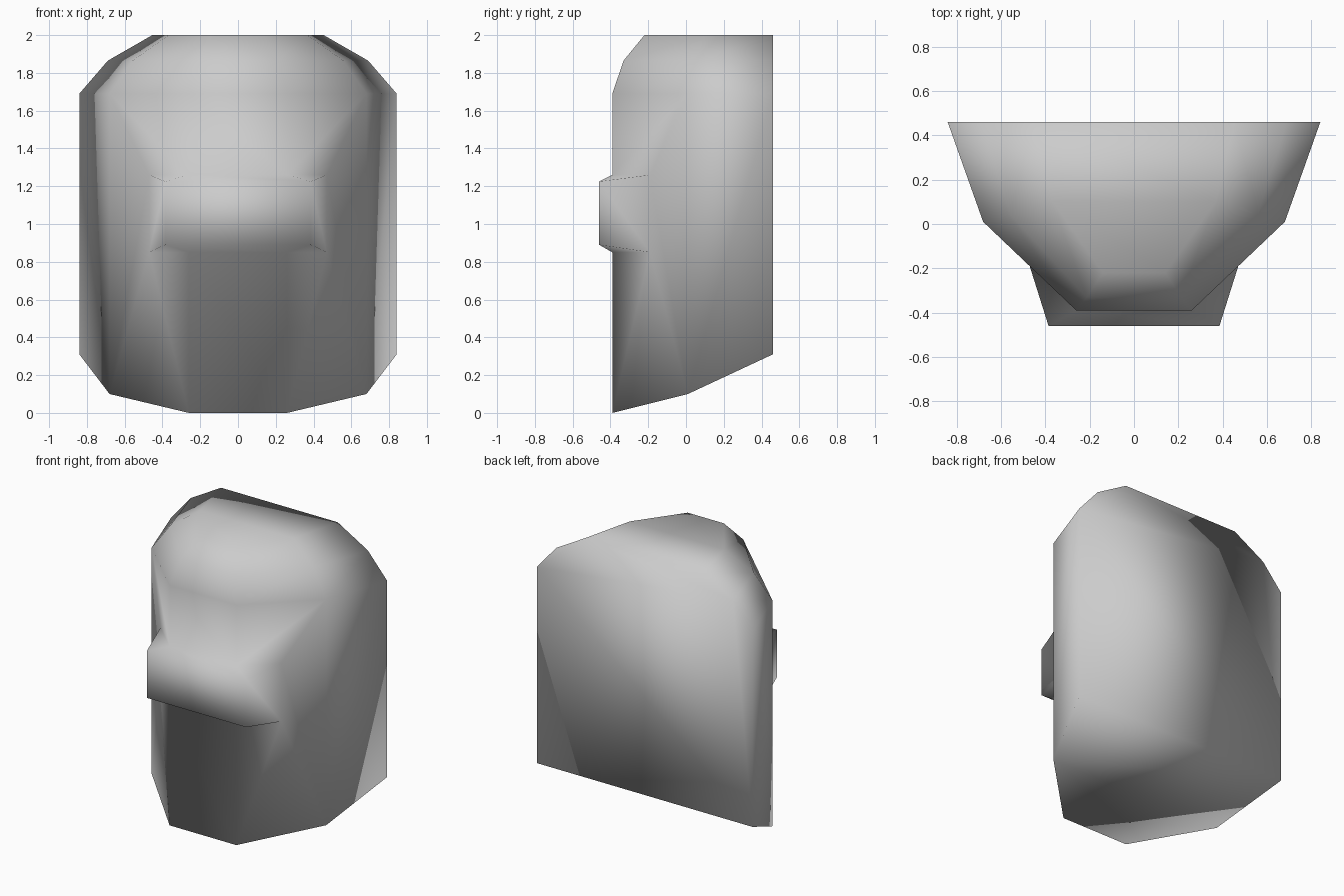
import bpy, bmesh

cube = bpy.data.objects.get("Cube")
if cube:
    bpy.data.objects.remove(cube, do_unlink=True)

# One flat grey for the whole shell
grey = bpy.data.materials.new("plain_grey")
grey.use_nodes = True
colour = (0.6, 0.6, 0.6, 1)
grey.diffuse_color = colour
grey.node_tree.nodes["Principled BSDF"].inputs["Base Color"].default_value = colour

# Half plan, front to back: x, y and height of the bottom rim
PLAN = [(0.26, -0.39, 0.0), (0.68, 0.01, 0.10), (0.84, 0.46, 0.31)]
BACK = 0.46
# Dome levels: height, width factor, depth factor (measured from the back)
DOME = [(1.69, 1.0, 1.0), (1.865, 0.82, 0.93), (2.0, 0.54, 0.80)]

bm = bmesh.new()


def build_side(s):
    """Make the vertices and faces on one side, return the vertices by name."""
    def vert(x, y, z):
        return bm.verts.new((s * x, y, z))

    bottom = [vert(*p) for p in PLAN]
    dome = [[vert(x * w, BACK + (y - BACK) * d, z) for x, y, _ in PLAN]
            for z, w, d in DOME]
    # Muzzle: wall corner, side root and tip at its low and high edge
    corner = [vert(0.26, -0.39, z) for z in (0.85, 1.26)]
    root = [vert(0.47, -0.19, z) for z in (0.85, 1.26)]
    tip = [vert(0.385, -0.46, z) for z in (0.89, 1.225)]
    rim = dome[0]

    # Cheek around the muzzle and the rear side wall
    faces = [
        (bottom[0], bottom[1], root[0], corner[0]),
        (bottom[1], rim[1], root[1], root[0]),
        (rim[1], rim[0], corner[1], root[1]),
        (bottom[1], bottom[2], rim[2], rim[1]),
        (root[0], root[1], tip[1], tip[0]),
        (corner[0], root[0], tip[0]),
        (corner[1], tip[1], root[1]),
    ]
    # Sloping dome panels
    for low, high in zip(dome, dome[1:]):
        for i in range(2):
            faces.append((low[i], low[i + 1], high[i + 1], high[i]))
    for f in faces:
        bm.faces.new(f)
    return bottom, dome, corner, tip


bl, dl, cl, tl = build_side(1)
br, dr, cr, tr = build_side(-1)

# Faces that span both sides: front strip, muzzle, brow and underside
strip_l = [bl[0], cl[0], tl[0], tl[1], cl[1]] + [level[0] for level in dl]
strip_r = [br[0], cr[0], tr[0], tr[1], cr[1]] + [level[0] for level in dr]
top_l, top_r = dl[-1], dr[-1]
for left, right in ((strip_l, strip_r), (bl, br), (top_l, top_r)):
    for i in range(len(left) - 1):
        bm.faces.new((left[i], left[i + 1], right[i + 1], right[i]))

# Flat back
back_l = [bl[2]] + [level[2] for level in dl]
back_r = [br[2]] + [level[2] for level in dr]
bm.faces.new(back_l + back_r[::-1])

bmesh.ops.recalc_face_normals(bm, faces=bm.faces[:])
for f in bm.faces:
    f.smooth = True

mesh = bpy.data.meshes.new("head_shell")
bm.to_mesh(mesh)
bm.free()
mesh.materials.append(grey)
shell = bpy.data.objects.new("head_shell", mesh)
bpy.context.collection.objects.link(shell)
